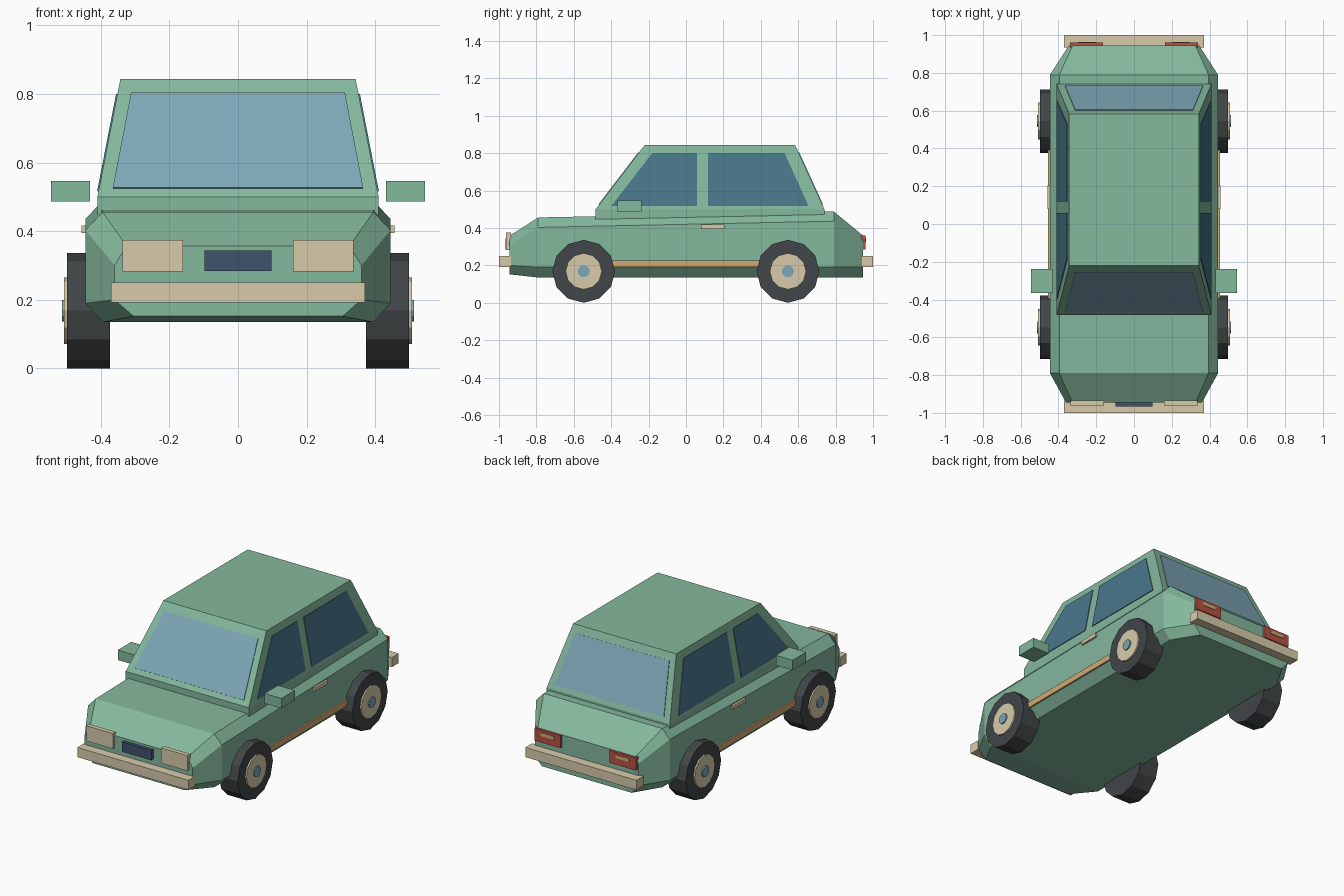
import bpy, bmesh, math
from mathutils import Vector

if "Cube" in bpy.data.objects:
    bpy.data.objects.remove(bpy.data.objects["Cube"])


def material(name, rgb):
    m = bpy.data.materials.new(name)
    m.diffuse_color = [((c / 255 + 0.055) / 1.055) ** 2.4 for c in rgb] + [1]
    m.use_nodes = True
    m.node_tree.nodes["Principled BSDF"].inputs["Base Color"].default_value = m.diffuse_color
    return m


GREEN = material("body green", (132, 184, 157))
CREAM = material("cream", (216, 203, 171))
RED = material("tail red", (184, 82, 68))
TYRE = material("tyre black", (66, 70, 72))
GLASS = material("pale glass", (125, 167, 183))
DARK = material("side glass", (72, 118, 138))
TAN = material("trim tan", (208, 170, 118))
NAVY = material("plate navy", (62, 82, 108))


def finish(name, bm, mat):
    bmesh.ops.recalc_face_normals(bm, faces=bm.faces[:])
    me = bpy.data.meshes.new(name)
    bm.to_mesh(me)
    bm.free()
    me.materials.append(mat)
    ob = bpy.data.objects.new(name, me)
    bpy.context.collection.objects.link(ob)
    return ob


def loft(name, rings, mat):
    # skin closed rings of equal length and cap both ends
    bm = bmesh.new()
    rows = [[bm.verts.new(p) for p in r] for r in rings]
    n = len(rows[0])
    for a, b in zip(rows, rows[1:]):
        for i in range(n):
            j = (i + 1) % n
            bm.faces.new((a[i], a[j], b[j], b[i]))
    bm.faces.new(rows[0])
    bm.faces.new(rows[-1])
    return finish(name, bm, mat)


def box(name, x, y, z, mat):
    ring = lambda h: [(x[0], y[0], h), (x[1], y[0], h), (x[1], y[1], h), (x[0], y[1], h)]
    return loft(name, [ring(z[0]), ring(z[1])], mat)


def plate(name, pts, out, mat):
    # thin pane straddling the surface, showing 0.004 proud of it
    o = Vector(out).normalized() * 0.004
    pts = [Vector(p) for p in pts]
    return loft(name, [[p - o for p in pts], [p + o for p in pts]], mat)


def disc(name, x0, x1, y, z, r, sides, mat):
    ring = lambda x: [(x, y + r * math.sin(2 * math.pi * i / sides),
                       z + r * math.cos(2 * math.pi * i / sides)) for i in range(sides)]
    return loft(name, [ring(x0), ring(x1)], mat)


# lower body: half sections (x, z) mirrored at four stations along y
stations = [
    (-0.945, [(0.305, 0.152), (0.36, 0.20), (0.36, 0.30), (0.325, 0.357)]),
    (-0.79, [(0.395, 0.135), (0.445, 0.19), (0.445, 0.403), (0.395, 0.456)]),
    (0.79, [(0.395, 0.135), (0.445, 0.19), (0.445, 0.436), (0.395, 0.488)]),
    (0.945, [(0.30, 0.135), (0.345, 0.19), (0.345, 0.322), (0.325, 0.36)]),
]
loft("body", [[(x, y, z) for x, z in h] + [(-x, y, z) for x, z in reversed(h)]
              for y, h in stations], GREEN)

# cabin
ZB, ZT = 0.5, 0.844
XB, XT = 0.41, 0.343
FB, FT, RB, RT = -0.483, -0.22, 0.74, 0.583


def cab_ring(x, f, r, z):
    return [(-x, f, z), (x, f, z), (x, r, z), (-x, r, z)]


loft("cabin", [cab_ring(XB, FB, RB, 0.43), cab_ring(XB, FB, RB, ZB),
               cab_ring(XT, FT, RT, ZT)], GREEN)


def mix(a, b, z):
    return a + (b - a) * (z - ZB) / (ZT - ZB)


# windscreen and rear window
for name, b, t, s in (("windscreen", FB, FT, -1), ("rear_window", RB, RT, 1)):
    plate(name, [(x, mix(b, t, z), z) for x, z in
                 ((-0.365, 0.525), (0.365, 0.525), (0.312, 0.802), (-0.312, 0.802))],
          (0, s * (ZT - ZB), abs(t - b)), GLASS)

# parts on both sides
for s, side in ((1, "right"), (-1, "left")):
    for name, pts in (
        ("front_side_window", ((-0.40, 0.516), (0.058, 0.516), (0.058, 0.80), (-0.18, 0.80))),
        ("rear_side_window", ((0.118, 0.516), (0.655, 0.516), (0.527, 0.80), (0.118, 0.80))),
    ):
        plate(f"{side}_{name}", [(s * mix(XB, XT, z), y, z) for y, z in pts],
              (s * (ZT - ZB), 0, XB - XT), DARK)
    box(f"{side}_mirror", (s * 0.432, s * 0.545), (-0.365, -0.237), (0.487, 0.547), GREEN)
    box(f"{side}_door_handle", (s * 0.435, s * 0.457), (0.08, 0.205), (0.395, 0.417), CREAM)
    box(f"{side}_sill_trim", (s * 0.435, s * 0.455), (-0.42, 0.42), (0.19, 0.226), TAN)
    # lights
    box(f"{side}_headlight", (s * 0.16, s * 0.337), (-0.962, -0.935), (0.283, 0.375), CREAM)
    box(f"{side}_tail_light", (s * 0.163, s * 0.338), (0.935, 0.960), (0.285, 0.36), RED)
    box(f"{side}_reverse_lamp", (s * 0.205, s * 0.296), (0.957, 0.963), (0.325, 0.345), TAN)
    # wheels
    for y, end in ((-0.547, "front"), (0.545, "rear")):
        disc(f"{side}_{end}_tyre", s * 0.373, s * 0.498, y, 0.168, 0.168, 12, TYRE)
        disc(f"{side}_{end}_hub", s * 0.48, s * 0.507, y, 0.168, 0.097, 12, CREAM)
        disc(f"{side}_{end}_hub_cap", s * 0.50, s * 0.514, y, 0.168, 0.032, 12, GLASS)

# bumpers and number plate panel
box("front_bumper", (-0.37, 0.37), (-1.0, -0.935), (0.192, 0.25), CREAM)
box("rear_bumper", (-0.37, 0.37), (0.935, 1.0), (0.192, 0.25), CREAM)
box("front_plate", (-0.098, 0.098), (-0.965, -0.94), (0.284, 0.343), NAVY)
